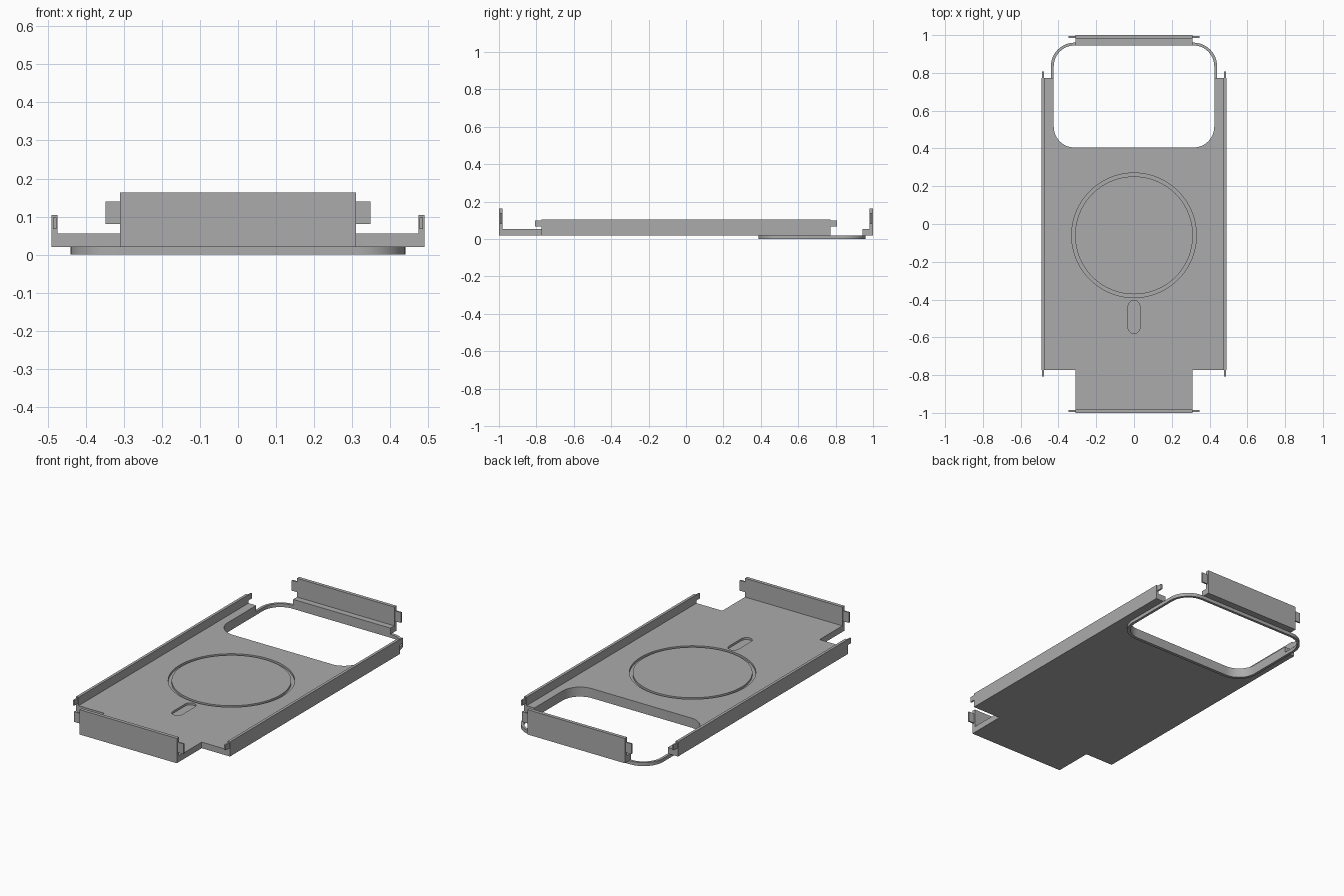
import bpy, bmesh
from math import cos, sin, pi

cube = bpy.data.objects.get("Cube")
if cube:
    bpy.data.objects.remove(cube, do_unlink=True)

GREY = (0.41, 0.41, 0.41, 1)
grey = bpy.data.materials.new("matte grey")
grey.use_nodes = True
grey.diffuse_color = GREY
grey.node_tree.nodes["Principled BSDF"].inputs["Base Color"].default_value = GREY

BOTTOM, FLOOR = 0.02, 0.055      # base plate underside and top
WIDE, NARROW = 0.49, 0.31        # half widths of plate and end walls
SIDE, END = 0.773, 1.0           # half lengths of side and whole case


def prism(name, outline, z0, z1):
    """Extrude a flat outline between two heights."""
    bm = bmesh.new()
    face = bm.faces.new([bm.verts.new((x, y, z0)) for x, y in outline])
    top = bmesh.ops.extrude_face_region(bm, geom=[face])["geom"]
    for v in top:
        if isinstance(v, bmesh.types.BMVert):
            v.co.z = z1
    bmesh.ops.recalc_face_normals(bm, faces=bm.faces)
    mesh = bpy.data.meshes.new(name)
    bm.to_mesh(mesh)
    bm.free()
    mesh.materials.append(grey)
    obj = bpy.data.objects.new(name, mesh)
    bpy.context.collection.objects.link(obj)
    return obj


def box(name, x0, x1, y0, y1, z0, z1):
    return prism(name, [(x0, y0), (x1, y0), (x1, y1), (x0, y1)], z0, z1)


def rounded(x, y0, y1, r, steps=12):
    """Rounded rectangle, symmetric about x = 0."""
    centres = [(x - r, y1 - r), (r - x, y1 - r), (r - x, y0 + r), (x - r, y0 + r)]
    return [(cx + r * cos((q + i / steps) * pi / 2), cy + r * sin((q + i / steps) * pi / 2))
            for q, (cx, cy) in enumerate(centres) for i in range(steps + 1)]


def circle(r, cy, n=96):
    return [(r * cos(2 * pi * i / n), cy + r * sin(2 * pi * i / n)) for i in range(n)]


def cut(target, cutter):
    """Subtract the cutter, then discard it."""
    cutter.hide_render = True
    mod = target.modifiers.new("cut", "BOOLEAN")
    mod.operation, mod.solver, mod.object = "DIFFERENCE", "EXACT", cutter
    bpy.context.view_layer.objects.active = target
    bpy.ops.object.modifier_apply(modifier=mod.name)
    bpy.data.objects.remove(cutter, do_unlink=True)


# Base plate with a narrow front tab
plate = prism("base_plate", [
    (-NARROW, -END), (NARROW, -END), (NARROW, -SIDE), (WIDE, -SIDE),
    (WIDE, SIDE), (-WIDE, SIDE), (-WIDE, -SIDE), (-NARROW, -SIDE)], BOTTOM, FLOOR)

# Camera opening
hole = rounded(0.425, 0.405, 0.945, 0.11)
cut(plate, prism("opening_cutter", hole, -1, 1))

# Circular magnet groove and alignment slot
groove = prism("groove_cutter", circle(0.33, -0.06), FLOOR - 0.012, 0.2)
cut(groove, prism("groove_core", circle(0.312, -0.06), -1, 1))
cut(plate, groove)
cut(plate, prism("slot_cutter", rounded(0.031, -0.58, -0.405, 0.0309), FLOOR - 0.012, 0.2))

# Raised rim around the camera opening, on the underside
rim = prism("camera_rim", rounded(0.44, 0.387, 0.96, 0.125), 0, BOTTOM)
cut(rim, prism("rim_cutter", hole, -1, 1))

# Side walls with a thin clip at each end
for side, s in (("left", 1), ("right", -1)):
    x0, x1 = sorted((s * 0.474, s * WIDE))
    box(side + "_wall", x0, x1, -SIDE, SIDE, FLOOR, 0.104)
    x0, x1 = sorted((s * 0.477, s * 0.486))
    for end, e in (("front", -1), ("back", 1)):
        y0, y1 = sorted((e * SIDE, e * 0.808))
        box(f"{side}_wall_{end}_clip", x0, x1, y0, y1, 0.068, 0.098)

# End walls with a thin clip at each side
box("back_wall_foot", -NARROW, NARROW, 0.945, END, BOTTOM, FLOOR)
for end, e in (("front", -1), ("back", 1)):
    y0, y1 = sorted((e * 0.98, e * END))
    box(end + "_wall", -NARROW, NARROW, y0, y1, FLOOR, 0.163)
    y0, y1 = sorted((e * 0.985, e * 0.994))
    for side, s in (("left", 1), ("right", -1)):
        x0, x1 = sorted((s * NARROW, s * 0.348))
        box(f"{end}_wall_{side}_clip", x0, x1, y0, y1, 0.08, 0.139)

# Smooth the curved walls, keep corners crisp
for obj in (plate, rim):
    bpy.ops.object.select_all(action="DESELECT")
    obj.select_set(True)
    bpy.context.view_layer.objects.active = obj
    bpy.ops.object.shade_smooth_by_angle(angle=pi / 6)
